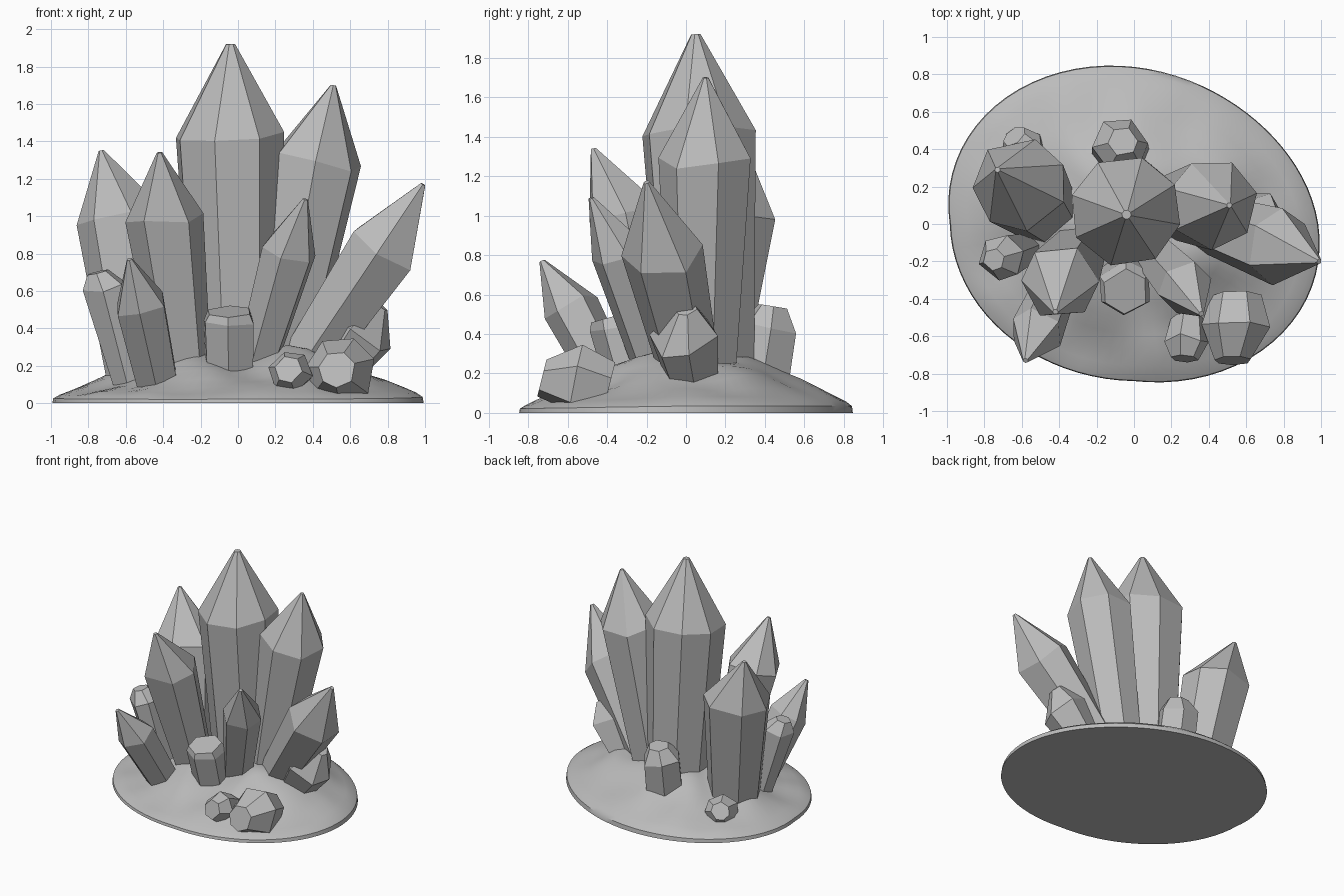
import bpy
import bmesh
import random
from math import sin, cos, pi, exp, radians
from mathutils import Vector, noise

random.seed(4)

default_cube = bpy.data.objects.get("Cube")
if default_cube:
    bpy.data.objects.remove(default_cube, do_unlink=True)

# One stone grey for the whole cluster
stone = bpy.data.materials.new("stone_grey")
stone.use_nodes = True
stone.diffuse_color = (0.5, 0.5, 0.5, 1)
stone.node_tree.nodes["Principled BSDF"].inputs["Base Color"].default_value = stone.diffuse_color


def finish(bm, name, smooth=False):
    """Turn a bmesh into a named object with the stone material."""
    bmesh.ops.recalc_face_normals(bm, faces=bm.faces)
    mesh = bpy.data.meshes.new(name)
    bm.to_mesh(mesh)
    bm.free()
    mesh.materials.append(stone)
    obj = bpy.data.objects.new(name, mesh)
    bpy.context.collection.objects.link(obj)
    if smooth:
        bpy.ops.object.select_all(action='DESELECT')
        obj.select_set(True)
        bpy.context.view_layer.objects.active = obj
        bpy.ops.object.shade_smooth_by_angle(angle=radians(40))


def bridge(bm, lower, upper):
    """Join two closed rings with quads."""
    count = len(lower)
    for i in range(count):
        j = (i + 1) % count
        bm.faces.new((lower[i], lower[j], upper[j], upper[i]))


def crystal(name, foot, shoulder, tip, foot_r, shoulder_r, tip_r=0.015, sides=6, turn=0, rough=0.12):
    """Faceted shaft from foot to shoulder, closed by a pointed or blunt cap."""
    foot, shoulder, tip = Vector(foot), Vector(shoulder), Vector(tip)
    axis = (shoulder - foot).normalized()
    across = Vector((0, 1, 0)).cross(axis).normalized()
    along = axis.cross(across)
    # Shared irregular outline, so the long facets stay nearly flat
    angles = [2 * pi * (i + random.uniform(-rough, rough)) / sides + radians(turn) for i in range(sides)]
    lifts = [random.uniform(-rough, rough) * shoulder_r for _ in angles]
    bm = bmesh.new()
    rings = []
    for centre, radius, lift in ((foot, foot_r, 0), (shoulder, shoulder_r, 1), (tip, tip_r, 0)):
        ring = []
        for angle, offset in zip(angles, lifts):
            point = centre + (across * cos(angle) + along * sin(angle)) * radius + axis * offset * lift
            point.z = max(point.z, 0.02)
            ring.append(bm.verts.new(point))
        rings.append(ring)
    bridge(bm, rings[0], rings[1])
    bridge(bm, rings[1], rings[2])
    bm.faces.new(rings[0])
    bm.faces.new(rings[2])
    finish(bm, name)


def ground_height(x, y, scale, level):
    """Mound height: lower front and right side, one knoll, gentle folds."""
    slope = (1 + 0.45 * min(y, 0)) * (1 + 0.25 * min(x, 0))
    knoll = 0.09 * exp(-((x - 0.33) ** 2 + (y + 0.18) ** 2) / 0.03)
    folds = noise.noise(Vector((x * 4, y * 4, 0.5))) * 0.05 * min(1, 3 * (1 - scale))
    return max(0.015, level * slope + knoll + folds)


def rim_factor(a):
    """Lopsided oval: fuller at front left and back right, cut at back left."""
    skew = 0.01 if cos(a) < 0 and sin(a) < 0 else 0.065
    return 1 - skew * sin(2 * a)


# Rock mound: oval rings that rise toward the middle
segments = 80
profile = [(1, 0), (0.995, 0.035), (0.96, 0.06), (0.9, 0.085), (0.8, 0.12), (0.7, 0.16),
           (0.6, 0.2), (0.5, 0.235), (0.4, 0.26), (0.3, 0.28), (0.2, 0.29), (0.1, 0.29)]
bm = bmesh.new()
rings = []
for scale, level in profile:
    ring = []
    for i in range(segments):
        a = 2 * pi * i / segments
        x = 0.985 * cos(a) * rim_factor(a) * scale
        y = 0.84 * sin(a) * rim_factor(a) * scale
        z = ground_height(x, y, scale, level) if level else 0
        ring.append(bm.verts.new((x, y, z)))
    rings.append(ring)
for lower, upper in zip(rings, rings[1:]):
    bridge(bm, lower, upper)
bm.faces.new(rings[0])
bm.faces.new(rings[-1])
finish(bm, "rock_mound", smooth=True)

# Large pointed crystals
crystal("tall_center_crystal", (-0.01, 0.12, 0.1), (-0.045, 0.067, 1.43), (-0.04, 0.05, 1.92),
        0.235, 0.3, 0.025, sides=8, turn=30, rough=0.06)
crystal("tall_left_crystal", (0.2, 0.09, 0.1), (0.42, 0.105, 1.29), (0.51, 0.1, 1.7),
        0.17, 0.245, sides=7, turn=10)
crystal("back_right_crystal", (-0.5, 0.09, 0.1), (-0.61, 0.21, 0.98), (-0.73, 0.29, 1.35),
        0.195, 0.255, sides=7, turn=25)
crystal("front_right_crystal", (-0.28, -0.12, 0.1), (-0.395, -0.31, 1.0), (-0.42, -0.47, 1.34),
        0.14, 0.21, turn=5)
crystal("front_left_crystal", (0.08, -0.13, 0.15), (0.275, -0.34, 0.82), (0.36, -0.48, 1.09),
        0.11, 0.15, turn=20)
crystal("leaning_left_crystal", (0.32, 0.03, 0.15), (0.77, -0.12, 0.81), (0.99, -0.2, 1.17),
        0.15, 0.21, turn=30)

# Smaller pointed crystals
crystal("small_left_crystal", (0.47, 0.04, 0.12), (0.66, -0.01, 0.39), (0.75, 0, 0.53),
        0.13, 0.185, 0.06, turn=15)
crystal("small_front_crystal", (-0.42, -0.34, 0.07), (-0.52, -0.58, 0.53), (-0.58, -0.73, 0.77),
        0.12, 0.145, turn=30)
crystal("small_right_crystal", (-0.57, -0.13, 0.06), (-0.71, -0.18, 0.62), (-0.75, -0.19, 0.7),
        0.085, 0.125, 0.06, turn=20)

# Blunt stubs
crystal("front_stub", (-0.04, -0.25, 0.1), (-0.045, -0.34, 0.44), (-0.045, -0.36, 0.49),
        0.14, 0.15, 0.125, turn=30)
crystal("back_stub", (-0.07, 0.37, 0.1), (-0.075, 0.425, 0.44), (-0.06, 0.44, 0.54),
        0.155, 0.15, 0.08, turn=10)

# Loose faceted rocks
crystal("large_loose_rock", (0.55, -0.39, 0.13), (0.55, -0.55, 0.17), (0.53, -0.73, 0.18),
        0.14, 0.19, 0.1, sides=7, turn=15)
crystal("small_loose_rock", (0.29, -0.5, 0.13), (0.28, -0.63, 0.165), (0.27, -0.72, 0.18),
        0.09, 0.12, 0.075, turn=30)
crystal("back_loose_rock", (-0.55, 0.33, 0.08), (-0.6, 0.39, 0.13), (-0.64, 0.47, 0.17),
        0.1, 0.13, 0.07, sides=7, turn=10)
